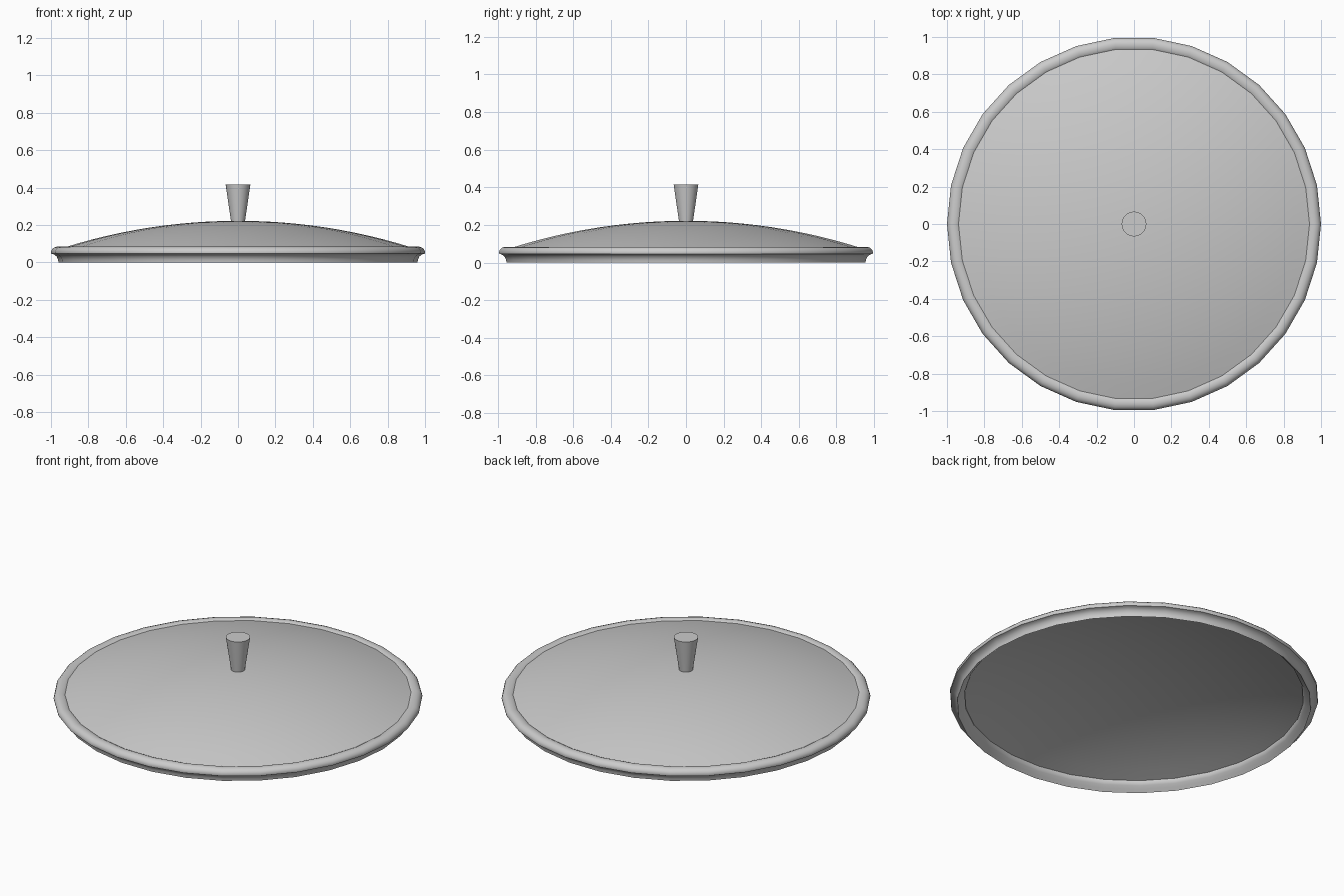
import bpy, bmesh, math

if "Cube" in bpy.data.objects:
    bpy.data.objects.remove(bpy.data.objects["Cube"])

SIDES = 30
grey = bpy.data.materials.new("plain grey")
grey.diffuse_color = (0.6, 0.6, 0.6, 1)
grey.use_nodes = True
grey.node_tree.nodes["Principled BSDF"].inputs["Base Color"].default_value = grey.diffuse_color


def lathe(name, profile, closed=False, angle=40):
    """Spin an (r, z) profile about z; points with r = 0 become poles."""
    bm = bmesh.new()
    rings = []
    for r, z in profile:
        if r == 0:
            rings.append([bm.verts.new((0, 0, z))] * SIDES)
        else:
            rings.append([bm.verts.new((r * math.cos(2 * math.pi * i / SIDES),
                                        r * math.sin(2 * math.pi * i / SIDES), z))
                          for i in range(SIDES)])
    pairs = list(zip(rings, rings[1:]))
    if closed:
        pairs.append((rings[-1], rings[0]))
    for a, b in pairs:
        for i in range(SIDES):
            j = (i + 1) % SIDES
            bm.faces.new(list(dict.fromkeys((a[i], a[j], b[j], b[i]))))
    bmesh.ops.recalc_face_normals(bm, faces=bm.faces)
    mesh = bpy.data.meshes.new(name)
    bm.to_mesh(mesh)
    bm.free()
    mesh.materials.append(grey)
    obj = bpy.data.objects.new(name, mesh)
    bpy.context.collection.objects.link(obj)
    bpy.ops.object.select_all(action='DESELECT')
    obj.select_set(True)
    bpy.context.view_layer.objects.active = obj
    bpy.ops.object.shade_smooth_by_angle(angle=math.radians(angle))
    return obj


def cap(r_max, z_top, drop, n=12):
    """Shallow spherical arc from the centre out to r_max."""
    R = (r_max ** 2 + drop ** 2) / (2 * drop)
    return [(r_max * i / n, z_top - R + math.sqrt(R * R - (r_max * i / n) ** 2))
            for i in range(n + 1)]


# domed lid, a thin shell with an outer and an inner skin
lathe("lid_dome", cap(0.94, 0.222, 0.146) + cap(0.925, 0.207, 0.152)[::-1])

# rolled rim with a flared foot below it
lathe("rim", [(0.96, 0.0), (0.962, 0.015), (0.97, 0.032), (0.985, 0.043),
              (0.998, 0.046), (1.0, 0.056), (0.995, 0.069), (0.984, 0.079),
              (0.968, 0.084), (0.95, 0.082), (0.935, 0.075),
              (0.922, 0.06), (0.92, 0.045), (0.93, 0.03), (0.945, 0.015)],
      closed=True, angle=50)

# tapered knob
lathe("knob", [(0, 0.21), (0.036, 0.21), (0.066, 0.415), (0, 0.415)])
